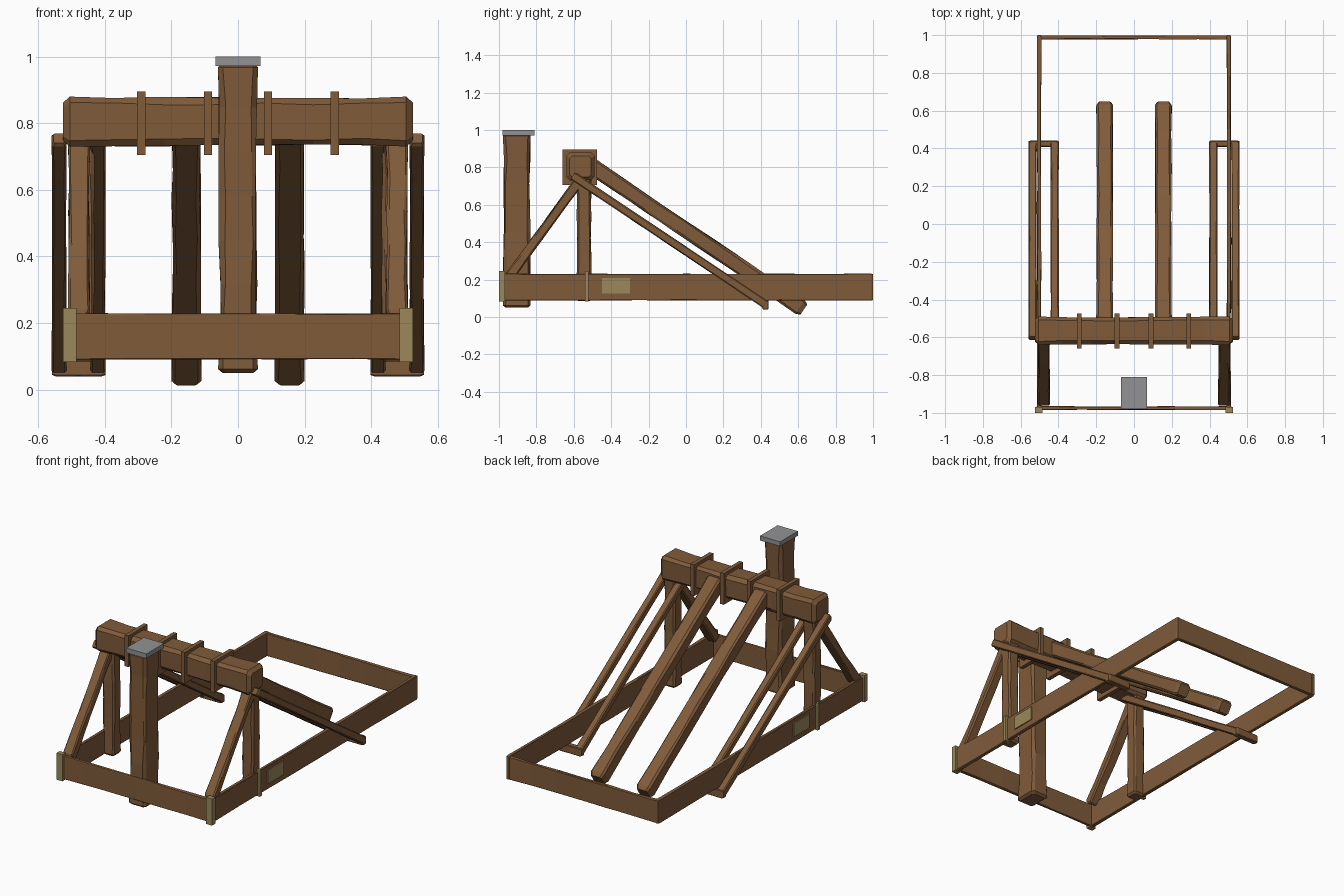
import bpy, bmesh, random
from mathutils import Vector

if "Cube" in bpy.data.objects:
    bpy.data.objects.remove(bpy.data.objects["Cube"])

random.seed(4)


def material(name, rgb):
    m = bpy.data.materials.new(name)
    m.diffuse_color = (*rgb, 1)
    m.use_nodes = True
    m.node_tree.nodes["Principled BSDF"].inputs["Base Color"].default_value = m.diffuse_color
    return m


WOOD = material("brown wood", (0.215, 0.105, 0.042))
BRASS = material("dull khaki metal", (0.33, 0.25, 0.105))
GREY = material("grey metal", (0.29, 0.29, 0.30))


def finish(name, bm, mat):
    bmesh.ops.recalc_face_normals(bm, faces=bm.faces)
    me = bpy.data.meshes.new(name)
    bm.to_mesh(me)
    bm.free()
    me.materials.append(mat)
    ob = bpy.data.objects.new(name, me)
    bpy.context.collection.objects.link(ob)
    return ob


def box(name, lo, hi, mat):
    bm = bmesh.new()
    bmesh.ops.create_cube(bm, size=1)
    lo, hi = Vector(lo), Vector(hi)
    for v in bm.verts:
        v.co = (lo + hi) / 2 + v.co * (hi - lo)
    return finish(name, bm, mat)


def beam(name, p0, p1, w, h, segs=6, rough=0.006, cap=0.012):
    """Rough-hewn beam with chamfered edges, worn slightly along its length.
    w is the width along x (along y for beams that run along x)."""
    p0, p1 = Vector(p0), Vector(p1)
    d = (p1 - p0).normalized()
    length = (p1 - p0).length
    side = Vector((0, 1, 0)) if abs(d.x) > 0.9 else Vector((1, 0, 0))
    up = d.cross(side)
    c = min(w, h) * 0.12
    a, b = w / 2, h / 2
    prof = [(a, b - c), (a - c, b), (c - a, b), (-a, b - c),
            (-a, c - b), (c - a, -b), (a - c, -b), (a, c - b)]
    steps = [0, cap] + [length * i / segs for i in range(1, segs)] + [length - cap, length]
    bm = bmesh.new()
    rings = []
    for k, t in enumerate(steps):
        end = k in (0, len(steps) - 1)
        ring = []
        for x, y in prof:
            sx, sy = (1 - 2 * c / w, 1 - 2 * c / h) if end else (1, 1)
            x, y = x * sx, y * sy
            if 1 < k < len(steps) - 2:
                x -= (1 if x > 0 else -1) * random.uniform(0, min(rough, a * 0.3))
                y -= (1 if y > 0 else -1) * random.uniform(0, min(rough, b * 0.3))
            ring.append(bm.verts.new(p0 + d * t + side * x + up * y))
        rings.append(ring)
    for r, s in zip(rings, rings[1:]):
        for i in range(8):
            j = (i + 1) % 8
            bm.faces.new((r[i], r[j], s[j], s[i]))
    bm.faces.new(rings[0])
    bm.faces.new(rings[-1])
    return finish(name, bm, WOOD)


# Base frame: end boards
beam("front_board", (-0.515, -0.975, 0.16), (0.515, -0.975, 0.16), 0.022, 0.14, rough=0.004)
beam("back_board", (-0.51, 0.988, 0.16), (0.51, 0.988, 0.16), 0.022, 0.14, rough=0.004)

# Front post with its metal cap
beam("front_post", (0, -0.905, 0.05), (0, -0.905, 0.98), 0.12, 0.148, segs=7, rough=0.009)
box("post_cap", (-0.068, -0.98, 0.972), (0.068, -0.81, 1.0), GREY)

# High cross beam with four bands
beam("cross_beam", (-0.525, -0.565, 0.805), (0.525, -0.565, 0.805), 0.15, 0.15,
     segs=7, rough=0.007, cap=0.02)
for x in (-0.29, -0.09, 0.09, 0.29):
    box("cross_beam_band", (x - 0.0125, -0.66, 0.705), (x + 0.0125, -0.475, 0.895), WOOD)

for s in (-1, 1):
    # Base frame: side boards
    beam("side_board", (s * 0.502, -0.985, 0.16), (s * 0.502, 1.0, 0.16), 0.024, 0.145,
         segs=8, rough=0.003)
    # Uprights and front diagonal braces
    beam("upright", (s * 0.47, -0.545, 0.085), (s * 0.47, -0.545, 0.76), 0.08, 0.08, segs=6)
    beam("front_brace", (s * 0.477, -0.945, 0.215), (s * 0.477, -0.565, 0.735), 0.066, 0.055,
         segs=5)
    # Long rear struts
    beam("rear_strut", (s * 0.155, -0.53, 0.824), (s * 0.155, 0.63, 0.04), 0.09, 0.088,
         segs=7, rough=0.006, cap=0.025)
    # Paired side braces straddling the board, joined at the foot
    for x in (0.42, 0.537):
        beam("side_brace", (s * x, -0.605, 0.755), (s * x, 0.43, 0.064), 0.045, 0.045,
             segs=6, rough=0.003)
    beam("side_brace_foot", (s * 0.398, 0.425, 0.065), (s * 0.558, 0.425, 0.065), 0.034, 0.05,
         segs=2, rough=0.001)
    # Metal straps and side plate
    x0, x1 = sorted((s * 0.485, s * 0.525))
    box("corner_strap", (x0, -1.0, 0.083), (x1, -0.968, 0.245), BRASS)
    box("side_strap", (x0, -0.54, 0.083), (x1, -0.52, 0.245), BRASS)
    x0, x1 = sorted((s * 0.51, s * 0.519))
    box("side_plate", (x0, -0.45, 0.125), (x1, -0.30, 0.208), BRASS)
